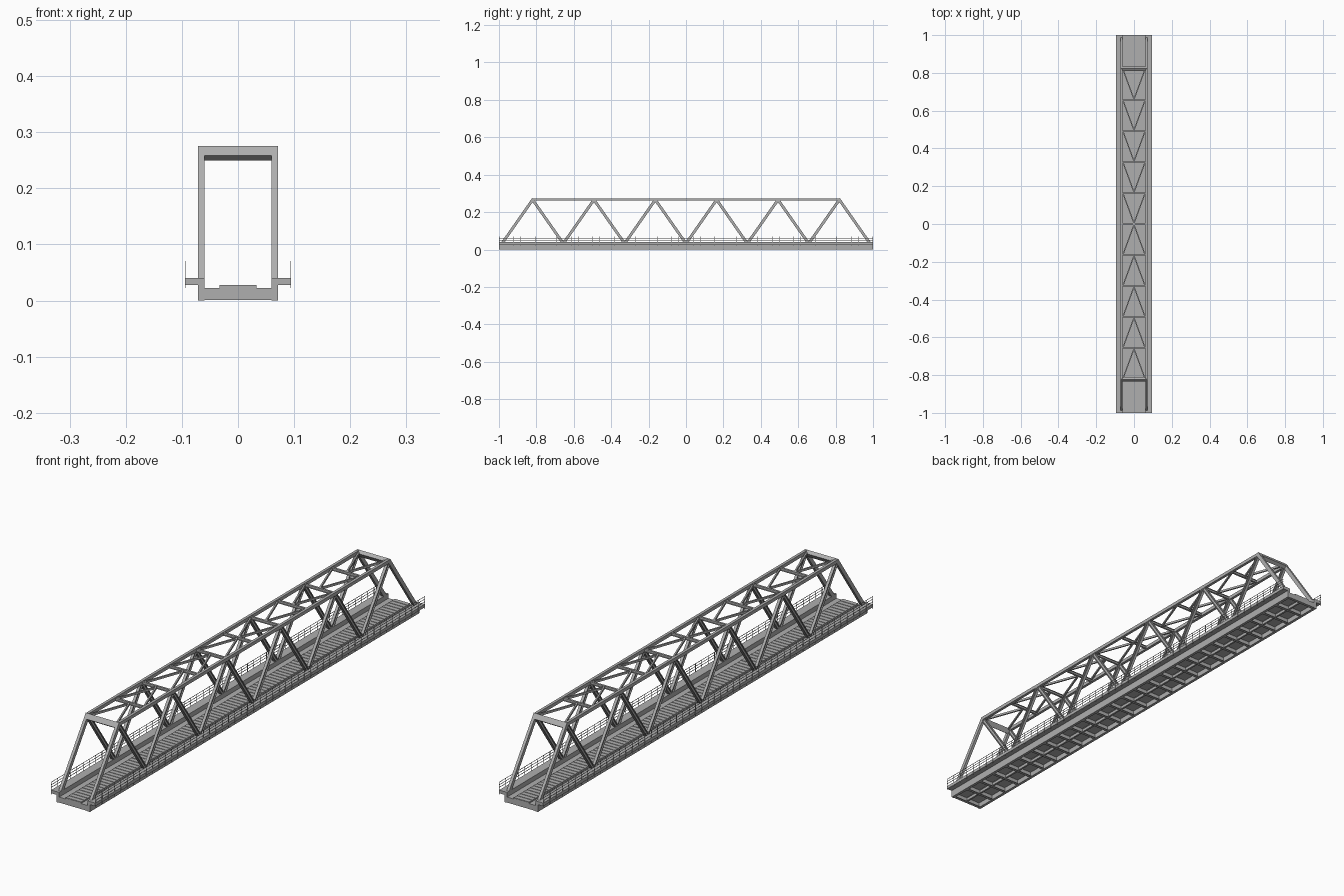
import bpy, bmesh
from mathutils import Vector, Matrix

if "Cube" in bpy.data.objects:
    bpy.data.objects.remove(bpy.data.objects["Cube"])

steel = bpy.data.materials.new("grey_steel")
steel.diffuse_color = (0.43, 0.43, 0.43, 1)
steel.use_nodes = True
steel.node_tree.nodes["Principled BSDF"].inputs["Base Color"].default_value = steel.diffuse_color


def make(name, beams):
    """One object from beams: (start, end, side width, depth, side offset, depth offset)."""
    bm = bmesh.new()
    for p, q, w, h, ow, oh in beams:
        p, q = Vector(p), Vector(q)
        d = (q - p).normalized()
        side = Vector((1, 0, 0)) if abs(d.x) < 1e-6 else d.cross(Vector((0, 0, 1))).normalized()
        up = side.cross(d).normalized()
        c = (p + q) / 2 + side * ow + up * oh
        m = Matrix((side * w, d * (q - p).length, up * h)).transposed().to_4x4()
        m.translation = c
        bmesh.ops.create_cube(bm, size=1, matrix=m)
    bmesh.ops.recalc_face_normals(bm, faces=bm.faces)
    me = bpy.data.meshes.new(name)
    bm.to_mesh(me)
    bm.free()
    me.materials.append(steel)
    ob = bpy.data.objects.new(name, me)
    bpy.context.collection.objects.link(ob)
    return ob


def bar(p, q, w, h):
    return [(p, q, w, h, 0, 0)]


def ibeam(p, q, w, h, t):
    return [(p, q, w, t, 0, (h - t) / 2), (p, q, w, t, 0, -(h - t) / 2),
            (p, q, t, h - 2 * t, 0, 0)]


def mirror_x(ob):
    ob.modifiers.new("mirror", 'MIRROR').use_axis[0] = True


P = 0.164                       # half panel length
X = 0.0655                      # truss plane
N = 26                          # floor bays
bays = [-0.994 + 1.988 * i / N for i in range(N + 1)]

# Main trusses: chords and zigzag web members
mirror_x(make("bottom_chord", bar((X, -1, 0.02), (X, 1, 0.02), 0.011, 0.04)))
mirror_x(make("top_chord", bar((X, -5 * P, 0.2675), (X, 5 * P, 0.2675), 0.011, 0.013)))
diagonals, posts = [], []
for i in range(-6, 6):
    za, zb = (0.032, 0.266) if i % 2 == 0 else (0.266, 0.032)
    a, b = (X, i * P, za), (X, (i + 1) * P, zb)
    if i in (-6, 5):
        posts += bar(a, b, 0.011, 0.015)
    else:
        diagonals += ibeam(a, b, 0.011, 0.015, 0.003)
mirror_x(make("diagonals", diagonals))
mirror_x(make("end_posts", posts))

# Sloping portal beams joining the end posts
portal = []
for s in (-1, 1):
    d = Vector((0, -s * P, 0.234)).normalized() * 0.0105
    c = Vector((0, s * 0.8225, 0.2625))
    portal += bar(c - d, c + d, 0.142 if s < 0 else 0.1419, 0.0152)
make("portal_beams", portal)

# Top lateral bracing: cross struts and V braces pointing to midspan
struts, braces = [], []
for i in range(-4, 5):
    struts += ibeam((-0.062, i * P, 0.267), (0.062, i * P, 0.267), 0.008, 0.011, 0.002)
for s in (-1, 1):
    for i in range(5):
        for sx in (-1, 1):
            braces += bar((0, s * (i * P + 0.004), 0.267),
                          (sx * 0.056, s * ((i + 1) * P - 0.008), 0.267), 0.006, 0.008)
make("top_struts", struts)
make("top_braces", braces)

# Floor: deck plate, track base with close-set sleepers, cross beams, stringer
make("deck", bar((0, -1, 0.0205), (0, 1, 0.0205), 0.122, 0.003))
make("track_base", bar((0, -1, 0.0235), (0, 1, 0.0235), 0.066, 0.005))
sleepers = []
for i in range(100):
    y = -0.99 + 0.02 * i
    sleepers += bar((0, y - 0.0085, 0.0265), (0, y + 0.0085, 0.0265), 0.066, 0.002)
make("sleepers", sleepers)
floor = []
for y in bays:
    floor += bar((-0.061, y, 0.0105), (0.061, y, 0.0105), 0.003, 0.018)
    floor += bar((-0.061, y, 0.002), (0.061, y, 0.002), 0.011, 0.002)
for s in (-1, 1):
    floor += bar((-0.061, s * 0.999, 0.0105), (0.061, s * 0.999, 0.0105), 0.002, 0.019)
make("floor_beams", floor)
make("stringer", ibeam((0, -1, 0.0125), (0, 1, 0.0125), 0.007, 0.015, 0.002))

# Side walkways with railings
mirror_x(make("walkway", bar((0.077, -1, 0.034), (0.077, 1, 0.034), 0.033, 0.012)))
rail = []
for z in (0.05, 0.06, 0.07):
    rail += bar((0.094, -1, z), (0.094, 1, z), 0.0014, 0.0014)
for i in range(2 * N + 1):
    y = -0.998 + 1.996 * i / (2 * N)
    rail += bar((0.094, y, 0.022), (0.094, y, 0.07), 0.0014, 0.0014)
mirror_x(make("railing", rail))
